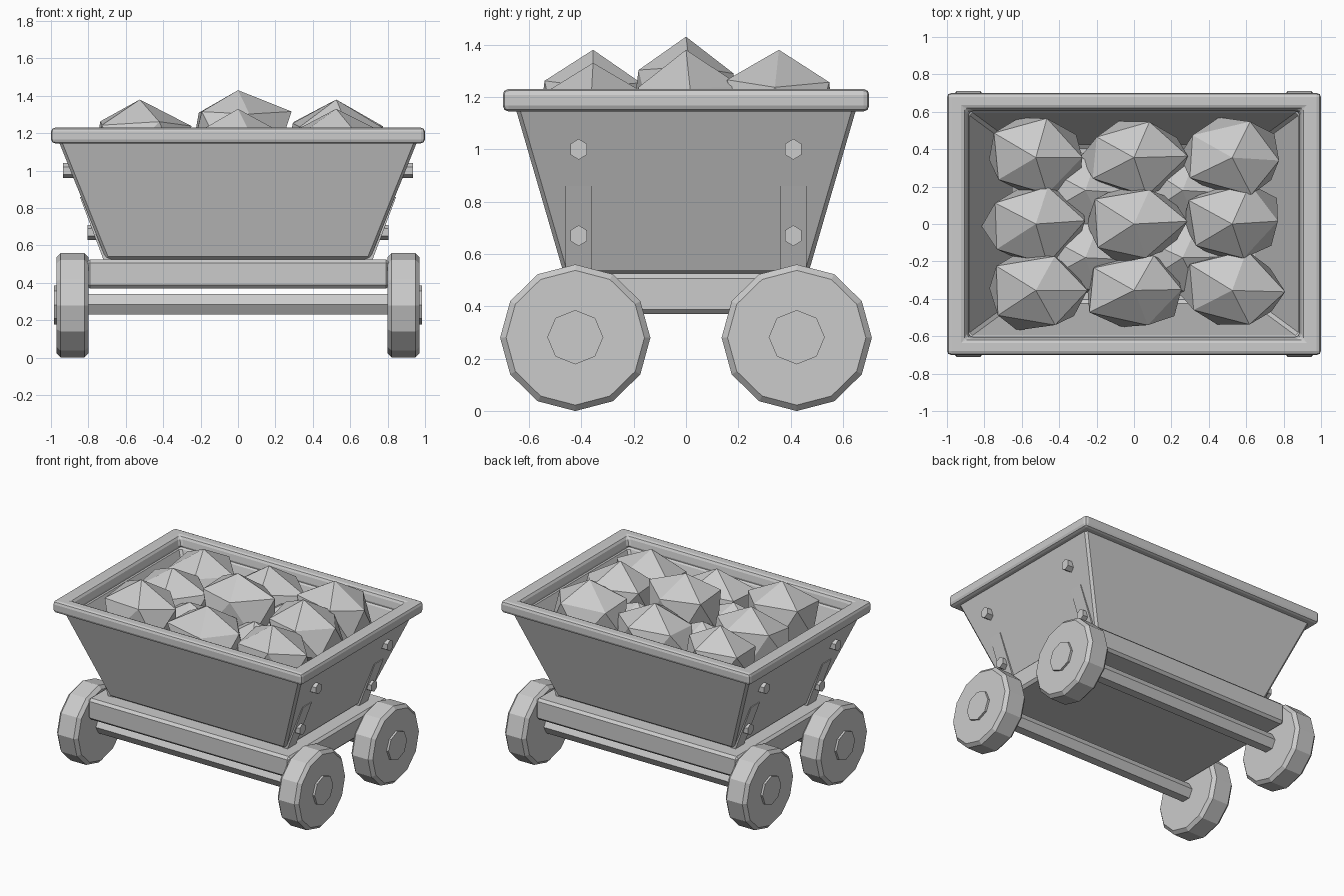
import bpy, bmesh, random
from math import pi
from mathutils import Matrix, Vector

random.seed(4)
if "Cube" in bpy.data.objects:
    bpy.data.objects.remove(bpy.data.objects["Cube"])

grey = bpy.data.materials.new("plain_grey")
grey.use_nodes = True
COLOUR = (0.6, 0.6, 0.6, 1)
grey.diffuse_color = COLOUR
grey.node_tree.nodes["Principled BSDF"].inputs["Base Color"].default_value = COLOUR


def finish(name, bm, bevel=0.0, segments=1):
    """Turn a bmesh into an object, optionally with bevelled edges."""
    bmesh.ops.recalc_face_normals(bm, faces=bm.faces)
    mesh = bpy.data.meshes.new(name)
    bm.to_mesh(mesh)
    bm.free()
    mesh.materials.append(grey)
    obj = bpy.data.objects.new(name, mesh)
    bpy.context.collection.objects.link(obj)
    if bevel:
        mod = obj.modifiers.new("bevel", 'BEVEL')
        mod.width, mod.segments = bevel, segments
        mod.limit_method, mod.angle_limit = 'ANGLE', 0.7
    return obj


def loft(name, loops, closed=False, bevel=0.0, segments=1):
    """Join rectangles given as (half x, half y, z)."""
    bm = bmesh.new()
    rings = [[bm.verts.new((sx * hx, sy * hy, z))
              for sx, sy in ((-1, -1), (1, -1), (1, 1), (-1, 1))]
             for hx, hy, z in loops]
    pairs = list(zip(rings, rings[1:]))
    if closed:
        pairs.append((rings[-1], rings[0]))
    else:
        bm.faces.new(rings[0])
        bm.faces.new(rings[-1])
    for a, b in pairs:
        for i in range(4):
            j = (i + 1) % 4
            bm.faces.new((a[i], a[j], b[j], b[i]))
    return finish(name, bm, bevel, segments)


def rod(name, centre, length, ry, rz, sides, bevel=0.0, turn=0.0):
    """Prism along x, with a corner at the top unless turned."""
    bm = bmesh.new()
    bmesh.ops.create_cone(bm, cap_ends=True, segments=sides, radius1=1, radius2=1, depth=1)
    top = max(bm.verts, key=lambda v: v.co.y).co
    spin = Matrix.Rotation(turn + Vector((0, 1)).angle_signed(top.xy), 4, 'Z')
    # local y becomes z, local x becomes y, local z becomes x
    axes = Matrix(((0, 0, length, 0), (ry, 0, 0, 0), (0, rz, 0, 0), (0, 0, 0, 1)))
    bm.transform(Matrix.Translation(centre) @ axes @ spin)
    return finish(name, bm, bevel)


# Tub with sloping walls, and the rim around it
loft("tub", [(0.705, 0.467, 0.525), (0.96, 0.652, 1.16), (0.885, 0.6, 1.16), (0.64, 0.42, 0.6)],
     bevel=0.015)
loft("rim", [(1.0, 0.7, 1.145), (1.0, 0.7, 1.23), (0.9, 0.615, 1.23), (0.88, 0.6, 1.145)],
     closed=True, bevel=0.022, segments=2)

# Chassis slab
loft("chassis", [(0.81, 0.57, 0.37), (0.81, 0.57, 0.525)], bevel=0.018)

# Axles, wheels, hubs, wall straps and bolts
for y, end in ((-0.423, "front"), (0.423, "back")):
    rod(end + "_axle", (0, y, 0.285), 1.64, 0.063, 0.063, 6, turn=pi / 6)
    for s, side in ((1, "left"), (-1, "right")):
        tag = end + "_" + side + "_"
        rod(tag + "wheel", (s * 0.885, y, 0.28), 0.17, 0.287, 0.28, 12, bevel=0.022)
        rod(tag + "hub", (s * 0.955, y, 0.282), 0.06, 0.107, 0.104, 8)
        by = 0.41 if y > 0 else -0.41
        rod(tag + "lower_bolt", (s * 0.775, by, 0.67), 0.06, 0.037, 0.04, 6)
        rod(tag + "upper_bolt", (s * 0.905, by, 1.0), 0.06, 0.037, 0.04, 6)
        # strap that dives into the wall as it rises
        strap = loft(tag + "strap", [(0.02, 0.05, 0.52), (0.02, 0.05, 0.86)])
        for v in strap.data.vertices:
            v.co.x += s * (0.698 + (v.co.z - 0.52) * 0.375)
            v.co.y += by


def rock(name, x, y, peak, rx=0.3, ry=0.232, rz=0.235):
    """Faceted lump with its point at the given height."""
    bm = bmesh.new()
    bmesh.ops.create_icosphere(bm, subdivisions=1, radius=1)
    for v in bm.verts:
        if abs(v.co.z) < 0.9:
            v.co.x += random.uniform(-0.08, 0.08)
            v.co.y += random.uniform(-0.08, 0.08)
            v.co.z += random.uniform(-0.08, 0.08)
        v.co = (x + v.co.x * rx, y + v.co.y * ry, peak + (v.co.z - 1) * rz)
    finish(name, bm)


# Heaped load: three rows of rocks, with lower ones filling the gaps
peaks = ((1.38, 1.33, 1.33), (1.33, 1.43, 1.38), (1.33, 1.35, 1.38))
for row, heights in enumerate(peaks):
    for col, peak in enumerate(heights):
        rock(f"rock_{row + 1}_{col + 1}", (col - 1) * 0.525, (row - 1) * 0.355, peak)
for i, (sx, sy) in enumerate(((-1, -1), (1, -1), (-1, 1), (1, 1))):
    rock(f"filler_rock_{i + 1}", sx * 0.26, sy * 0.18, 1.22)
